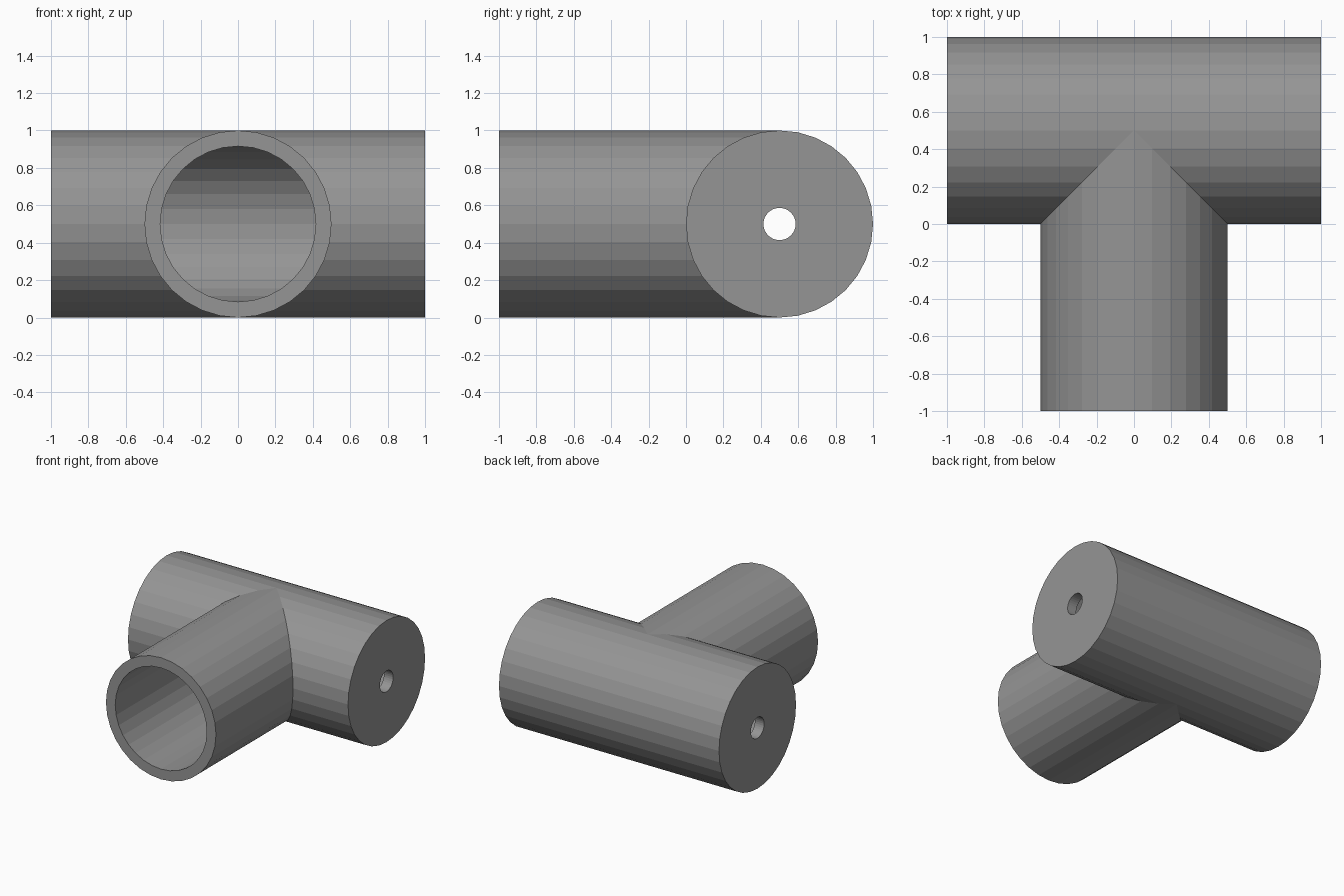
import bpy, bmesh, math

if "Cube" in bpy.data.objects:
    bpy.data.objects.remove(bpy.data.objects["Cube"])

SIDES = 32
R_OUT, R_IN, R_HOLE = 0.5, 0.416, 0.086
CY = CZ = 0.5            # axis height and depth of the main pipe
END_OUT, END_IN = 1.0, 0.916
BRANCH_END = -1.0

bm = bmesh.new()
ANGLES = [2 * math.pi * i / SIDES for i in range(SIDES)]


def ring_x(x, r):
    """Circle of vertices around the main pipe axis."""
    return [bm.verts.new((x, CY + r * math.cos(a), CZ + r * math.sin(a))) for a in ANGLES]


def bridge(a, b):
    for i in range(SIDES):
        j = (i + 1) % SIDES
        bm.faces.new((a[i], a[j], b[j], b[i]))


def tee_skin(r, end):
    """Two equal pipes meeting on a mitred seam; returns the open end rings."""
    left, right = ring_x(-end, r), ring_x(end, r)
    # seam where the front half of the main pipe meets the branch
    seam_l, seam_r = {}, {}
    for i, a in enumerate(ANGLES):
        c = math.cos(a)
        if c < 1e-6:
            d = r * abs(c)
            z = CZ + r * math.sin(a)
            if d < 1e-5:
                seam_l[i] = seam_r[i] = bm.verts.new((0, CY, z))
            else:
                seam_l[i] = bm.verts.new((-d, CY - d, z))
                seam_r[i] = bm.verts.new((d, CY - d, z))
    # main pipe wall: whole strips behind, split strips in front
    top, bottom = SIDES // 4, 3 * SIDES // 4
    for i in range(SIDES):
        j = (i + 1) % SIDES
        if top <= i < bottom:
            bm.faces.new((left[i], left[j], seam_l[j], seam_l[i]))
            bm.faces.new((seam_r[i], seam_r[j], right[j], right[i]))
        else:
            loop = [left[i], left[j]]
            if j in seam_l:
                loop.append(seam_l[j])
            loop += [right[j], right[i]]
            if i in seam_l:
                loop.append(seam_l[i])
            bm.faces.new(loop)
    # branch wall from the seam to the open mouth
    seam = [seam_l[i] for i in range(top, bottom + 1)]
    seam += [seam_r[i] for i in range(bottom - 1, top, -1)]
    mouth = [bm.verts.new((v.co.x, BRANCH_END, v.co.z)) for v in seam]
    bridge(seam, mouth)
    return left, right, mouth


outer = tee_skin(R_OUT, END_OUT)
inner = tee_skin(R_IN, END_IN)

# rim of the open branch
bridge(outer[2], inner[2])

# thick end caps, each with a small round hole
for side, s in ((0, -1), (1, 1)):
    hole_out, hole_in = ring_x(s * END_OUT, R_HOLE), ring_x(s * END_IN, R_HOLE)
    bridge(outer[side], hole_out)
    bridge(hole_out, hole_in)
    bridge(hole_in, inner[side])

bmesh.ops.recalc_face_normals(bm, faces=bm.faces[:])
mesh = bpy.data.meshes.new("tee_pipe")
bm.to_mesh(mesh)
bm.free()

grey = bpy.data.materials.new("mid grey")
grey.diffuse_color = (0.3, 0.3, 0.3, 1)
grey.use_nodes = True
grey.node_tree.nodes["Principled BSDF"].inputs["Base Color"].default_value = grey.diffuse_color
mesh.materials.append(grey)
bpy.context.collection.objects.link(bpy.data.objects.new("tee_pipe", mesh))
